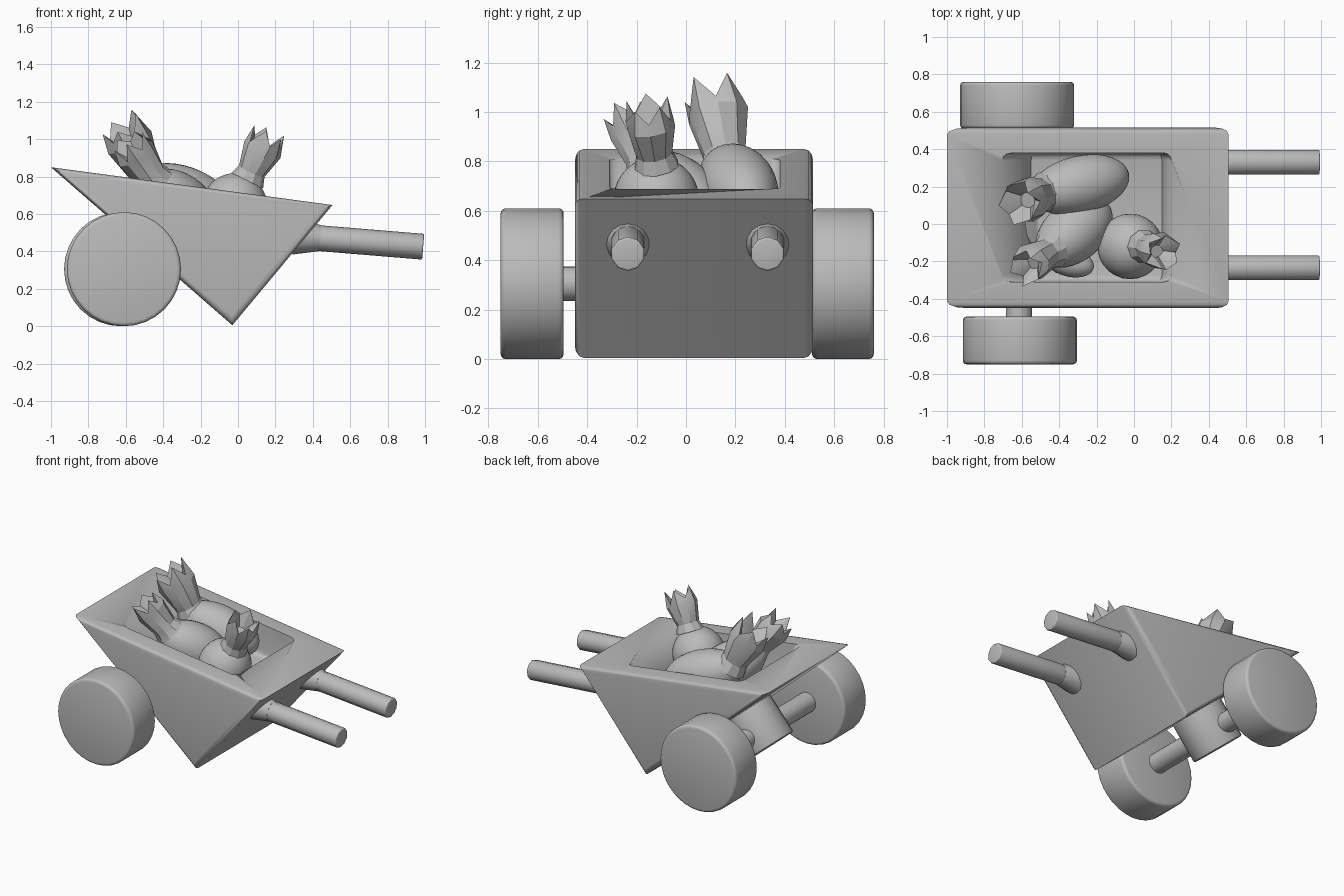
import bpy, bmesh, math, random
from mathutils import Vector, Matrix

random.seed(4)
if "Cube" in bpy.data.objects:
    bpy.data.objects.remove(bpy.data.objects["Cube"], do_unlink=True)

GREY = (0.5, 0.5, 0.5, 1)
grey = bpy.data.materials.new("plain grey")
grey.use_nodes = True
grey.diffuse_color = GREY
grey.node_tree.nodes["Principled BSDF"].inputs["Base Color"].default_value = GREY


def finish(name, bm, angle=35):
    bmesh.ops.recalc_face_normals(bm, faces=bm.faces)
    mesh = bpy.data.meshes.new(name)
    bm.to_mesh(mesh)
    bm.free()
    obj = bpy.data.objects.new(name, mesh)
    bpy.context.collection.objects.link(obj)
    mesh.materials.append(grey)
    bpy.ops.object.select_all(action='DESELECT')
    obj.select_set(True)
    bpy.context.view_layer.objects.active = obj
    bpy.ops.object.shade_smooth_by_angle(angle=math.radians(angle))
    return obj


def along(a, b):
    """Matrix that puts local z on the line from a to b, centred between them."""
    a, b = Vector(a), Vector(b)
    turn = (b - a).to_track_quat('Z', 'Y').to_matrix().to_4x4()
    return Matrix.Translation((a + b) / 2) @ turn


def rod(name, a, b, r1, r2, sides=20, bevel=0.0):
    bm = bmesh.new()
    bmesh.ops.create_cone(bm, cap_ends=True, segments=sides, radius1=r1, radius2=r2,
                          depth=(Vector(b) - Vector(a)).length, matrix=along(a, b))
    if bevel:
        rims = [e for e in bm.edges if any(len(f.verts) > 4 for f in e.link_faces)]
        bmesh.ops.bevel(bm, geom=rims, offset=bevel, segments=3, profile=0.5, affect='EDGES')
    return finish(name, bm)


def prism(name, profile, y0, y1, bevel, round_ends):
    """Extrude an xz profile along y, rounding the end outlines or the cross edges."""
    bm = bmesh.new()
    face = bm.faces.new([bm.verts.new((x, y0, z)) for x, z in profile])
    out = bmesh.ops.extrude_face_region(bm, geom=[face])["geom"]
    bmesh.ops.translate(bm, vec=(0, y1 - y0, 0),
                        verts=[g for g in out if isinstance(g, bmesh.types.BMVert)])
    bmesh.ops.recalc_face_normals(bm, faces=bm.faces)
    edges = [e for e in bm.edges
             if (abs(e.verts[0].co.y - e.verts[1].co.y) < 0.01) == round_ends]
    bmesh.ops.bevel(bm, geom=edges, offset=bevel, segments=3, profile=0.5, affect='EDGES')
    return finish(name, bm)


# Wedge tray with a sunken hold
tray = prism("tray", [(-1, 0.85), (0.505, 0.648), (-0.03, 0.005)], -0.45, 0.515, 0.035, True)
hold = prism("hold_cutter", [(-0.79, 0.95), (0.26, 0.95), (0.15, 0.47), (-0.55, 0.55)],
             -0.31, 0.38, 0.04, True)
cut = tray.modifiers.new("hold", 'BOOLEAN')
cut.operation = 'DIFFERENCE'
cut.solver = 'EXACT'
cut.object = hold
bpy.context.view_layer.objects.active = tray
bpy.ops.object.modifier_apply(modifier="hold")
bpy.data.objects.remove(hold, do_unlink=True)

# Wheels, axle and the drum that holds the axle under the tray
for side, x, y0, y1 in (("right", -0.61, -0.75, -0.495), ("left", -0.625, 0.51, 0.76)):
    rod(side + "_wheel", (x, y0, 0.305), (x, y1, 0.305), 0.305, 0.305, 32, 0.02)
rod("axle", (-0.615, -0.55, 0.305), (-0.615, 0.56, 0.305), 0.07, 0.07)
rod("axle_drum", (-0.45, 0.03, 0.49), (-0.69, 0.03, 0.21), 0.18, 0.18, 24, 0.012)

# Handles with a small flare where they leave the tray
for side, y in (("right", -0.235), ("left", 0.33)):
    rod(side + "_handle", (0.2, y, 0.49), (0.99, y, 0.425), 0.069, 0.069, 10, 0.008)
    rod(side + "_handle_flare", (0.3, y, 0.483), (0.44, y, 0.47), 0.1, 0.069, 14)


def root(name, centre, length, width, direction):
    """Smooth bulb stretched along a direction."""
    bm = bmesh.new()
    bmesh.ops.create_uvsphere(bm, u_segments=28, v_segments=18, radius=1)
    bmesh.ops.scale(bm, vec=(width, width, length), verts=bm.verts)
    c = Vector(centre)
    bmesh.ops.transform(bm, matrix=along(c - Vector(direction), c + Vector(direction)),
                        verts=bm.verts)
    return finish(name, bm, 60)


def leaves(name, base, tip, neck, rim, sides=10):
    """Flared stalk with a ragged open top."""
    height = (Vector(tip) - Vector(base)).length
    bm = bmesh.new()
    rings = []
    # outer wall, ragged rim, then the inside of the cup
    for r, h in ((neck * 1.25, 0), (neck, 0.2), (rim, 0.66), (rim * 0.9, 0.9), (rim * 0.35, 0.6)):
        ring = []
        for i in range(sides):
            a = math.tau * i / sides
            jag = 0.0
            if h == 0.9:
                jag = (0.1 if i % 2 else -0.14) + random.uniform(-0.06, 0.06)
            k = r * (1 + random.uniform(-0.1, 0.1) * (h > 0.3))
            ring.append(bm.verts.new((k * math.cos(a), k * math.sin(a),
                                      height * (h + jag - 0.5))))
        rings.append(ring)
    for lo, hi in zip(rings, rings[1:]):
        for i in range(sides):
            j = (i + 1) % sides
            bm.faces.new((lo[i], lo[j], hi[j], hi[i]))
    bm.faces.new(rings[0])
    bm.faces.new(rings[-1])
    bmesh.ops.transform(bm, matrix=along(base, tip), verts=bm.verts)
    return finish(name, bm, 25)


# Three root vegetables resting in the hold
root("long_root", (-0.29, 0.21, 0.70), 0.28, 0.155, (-0.85, -0.2, 0.3))
leaves("long_root_leaves", (-0.47, 0.17, 0.77), (-0.635, 0.10, 1.09), 0.09, 0.125)
root("middle_root", (-0.32, -0.04, 0.66), 0.25, 0.16, (-0.6, -0.5, 0.4))
leaves("middle_root_leaves", (-0.44, -0.14, 0.77), (-0.6, -0.25, 1.0), 0.085, 0.105)
root("round_root", (-0.02, -0.12, 0.64), 0.18, 0.175, (0.4, -0.1, 0.9))
leaves("round_root_leaves", (0.05, -0.12, 0.78), (0.17, -0.16, 1.03), 0.075, 0.1)

# Floor clutter between the roots
root("small_root", (-0.35, -0.2, 0.57), 0.14, 0.08, (0.7, -0.2, 0.1))
